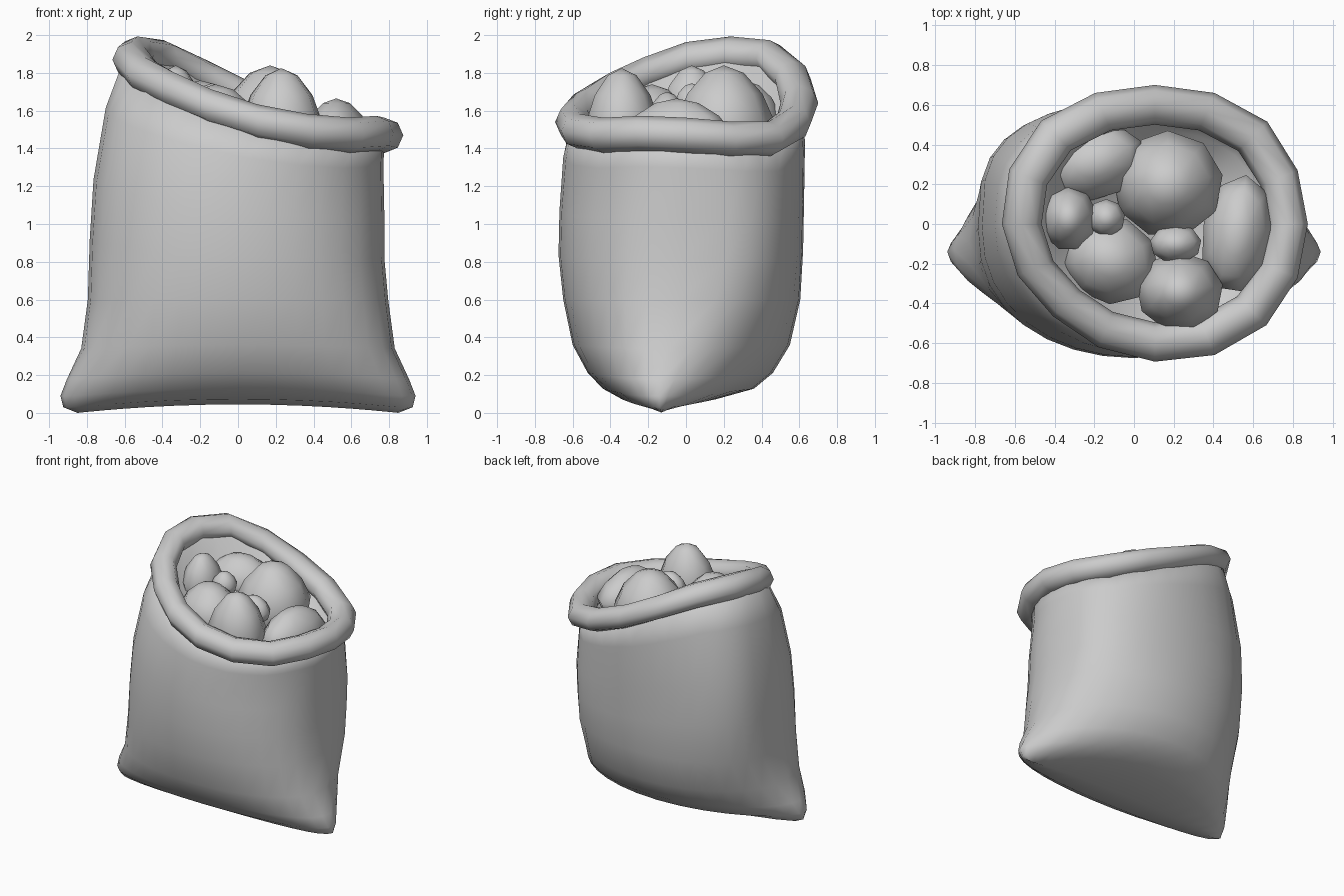
import bpy, bmesh
from math import sin, cos, pi

if "Cube" in bpy.data.objects:
    bpy.data.objects.remove(bpy.data.objects["Cube"], do_unlink=True)

grey = bpy.data.materials.new("light_grey")
grey.use_nodes = True
grey.diffuse_color = (0.6, 0.6, 0.6, 1)
grey.node_tree.nodes["Principled BSDF"].inputs["Base Color"].default_value = (0.6, 0.6, 0.6, 1)

SEG = 32
# Height and relative radius of the rim every 22.5 degrees, from the +x side
RIM_Z = [1.47, 1.45, 1.45, 1.53, 1.64, 1.77, 1.88, 1.90,
         1.87, 1.79, 1.71, 1.62, 1.54, 1.49, 1.47, 1.48]
RIM_R = [1, 1.01, 1.04, 1.02, 1, 1.02, 1.05, 1.03,
         1, 0.97, 0.94, 0.96, 0.99, 1.02, 1.03, 1.01]


def around(table, t):
    s = (t / (2 * pi) * len(table)) % len(table)
    i = int(s)
    return table[i] + (table[(i + 1) % len(table)] - table[i]) * (s - i)


def section(t, cx, cy, w, front, back, p_front, p_back):
    """Oval with its own depth and squareness (p) at the front and the back."""
    s = sin(t)
    y = back * s ** p_back if s > 0 else -front * abs(s) ** p_front
    return cx + w * cos(t), cy + y


def mouth(t, cx, w, d):
    r = around(RIM_R, t)
    return cx + r * w * cos(t), r * d * sin(t)


def loft(name, rings, closed=False):
    bm = bmesh.new()
    loops = [[bm.verts.new(co) for co in ring] for ring in rings]
    pairs = list(zip(loops, loops[1:]))
    if closed:
        pairs.append((loops[-1], loops[0]))
    for a, b in pairs:
        n = len(a)
        for i in range(n):
            j = (i + 1) % n
            bm.faces.new((a[i], a[j], b[j], b[i]))
    # Flat end rings weld shut into a seam or a point
    bmesh.ops.remove_doubles(bm, verts=bm.verts, dist=0.0005)
    bmesh.ops.recalc_face_normals(bm, faces=bm.faces)
    mesh = bpy.data.meshes.new(name)
    bm.to_mesh(mesh)
    bm.free()
    mesh.materials.append(grey)
    mesh.shade_smooth()
    obj = bpy.data.objects.new(name, mesh)
    bpy.context.collection.objects.link(obj)


angles = [2 * pi * i / SEG for i in range(SEG)]
rings = []

# Lower sack: pillow bottom with an arched seam and two blunt corners
for z, cy, w, front, back, pf, pb in [(0.0, -0.13, 0.85, 0, 0, 1, 1),
                                      (0.03, -0.14, 0.925, 0.20, 0.30, 1.2, 1.5),
                                      (0.09, -0.14, 0.94, 0.30, 0.50, 1.1, 1.5),
                                      (0.18, -0.13, 0.905, 0.39, 0.59, 0.95, 1.3),
                                      (0.34, -0.09, 0.83, 0.51, 0.64, 0.85, 1.0),
                                      (0.60, -0.04, 0.795, 0.61, 0.645, 0.8, 0.72)]:
    ring = []
    for t in angles:
        x, y = section(t, 0, cy, w, front, back, pf, pb)
        arch = 0.045 * max(0, 1 - (x / 0.85) ** 2) * (1 - z / 0.6)
        ring.append((x, y, z + arch))
    rings.append(ring)

# Upper sack: rings lean gradually into the slanted mouth
for f, cx, cy, w, front, back, pf, pb in [(0.25, -0.005, -0.02, 0.78, 0.655, 0.64, 0.85, 0.62),
                                          (0.5, 0.005, -0.02, 0.77, 0.65, 0.645, 0.9, 0.6),
                                          (0.8, 0.035, -0.01, 0.735, 0.64, 0.64, 1.0, 0.72)]:
    rings.append([(*section(t, cx, cy, w, front, back, pf, pb),
                   0.6 + f * (around(RIM_Z, t) - 0.6)) for t in angles])

# Mouth, inner wall and floor under the contents
for drop, cx, w, d in [(0, 0.085, 0.69, 0.615), (0.05, 0.11, 0.58, 0.52), (0.22, 0.11, 0.54, 0.47)]:
    rings.append([(*mouth(t, cx, w, d), around(RIM_Z, t) - drop) for t in angles])
rings.append([(0.11, 0, 1.42)] * SEG)
loft("sack_body", rings)

# Rolled rim around the mouth
rim = []
for k in range(16):
    t = 2 * pi * k / 16
    tube = []
    for m in range(8):
        a = 2 * pi * m / 8
        r = 0.1 * cos(a)
        tube.append((*mouth(t, 0.105, 0.67 + r, 0.60 + r),
                     around(RIM_Z, t) + 0.093 * sin(a)))
    rim.append(tube)
loft("rolled_rim", rim, closed=True)


# Lumps filling the sack, narrowing to the top: centre, radii, turn about z
def lump(name, centre, radii, turn=0.0):
    bpy.ops.mesh.primitive_uv_sphere_add(segments=9, ring_count=6, radius=1,
                                         location=centre, rotation=(0, 0, turn))
    obj = bpy.context.object
    obj.name = name
    obj.scale = radii
    for v in obj.data.vertices:
        taper = 1 - 0.25 * max(0, v.co.z)
        v.co.x *= taper
        v.co.y *= taper
    obj.data.materials.append(grey)
    obj.data.shade_smooth()


lump("lump_back", (0.17, 0.20, 1.54), (0.28, 0.27, 0.30))
lump("lump_left", (0.52, -0.05, 1.48), (0.18, 0.30, 0.185), -0.15)
lump("lump_front", (0.23, -0.34, 1.54), (0.22, 0.20, 0.285))
lump("lump_front_right", (-0.12, -0.18, 1.53), (0.25, 0.22, 0.21), -0.4)
lump("lump_right", (-0.33, 0.03, 1.63), (0.145, 0.165, 0.21))
lump("lump_back_right", (-0.20, 0.31, 1.58), (0.26, 0.19, 0.18), 0.3)
lump("small_lump_right", (-0.14, 0.03, 1.65), (0.095, 0.095, 0.095))
lump("small_lump_front", (0.21, -0.10, 1.59), (0.13, 0.10, 0.11))
